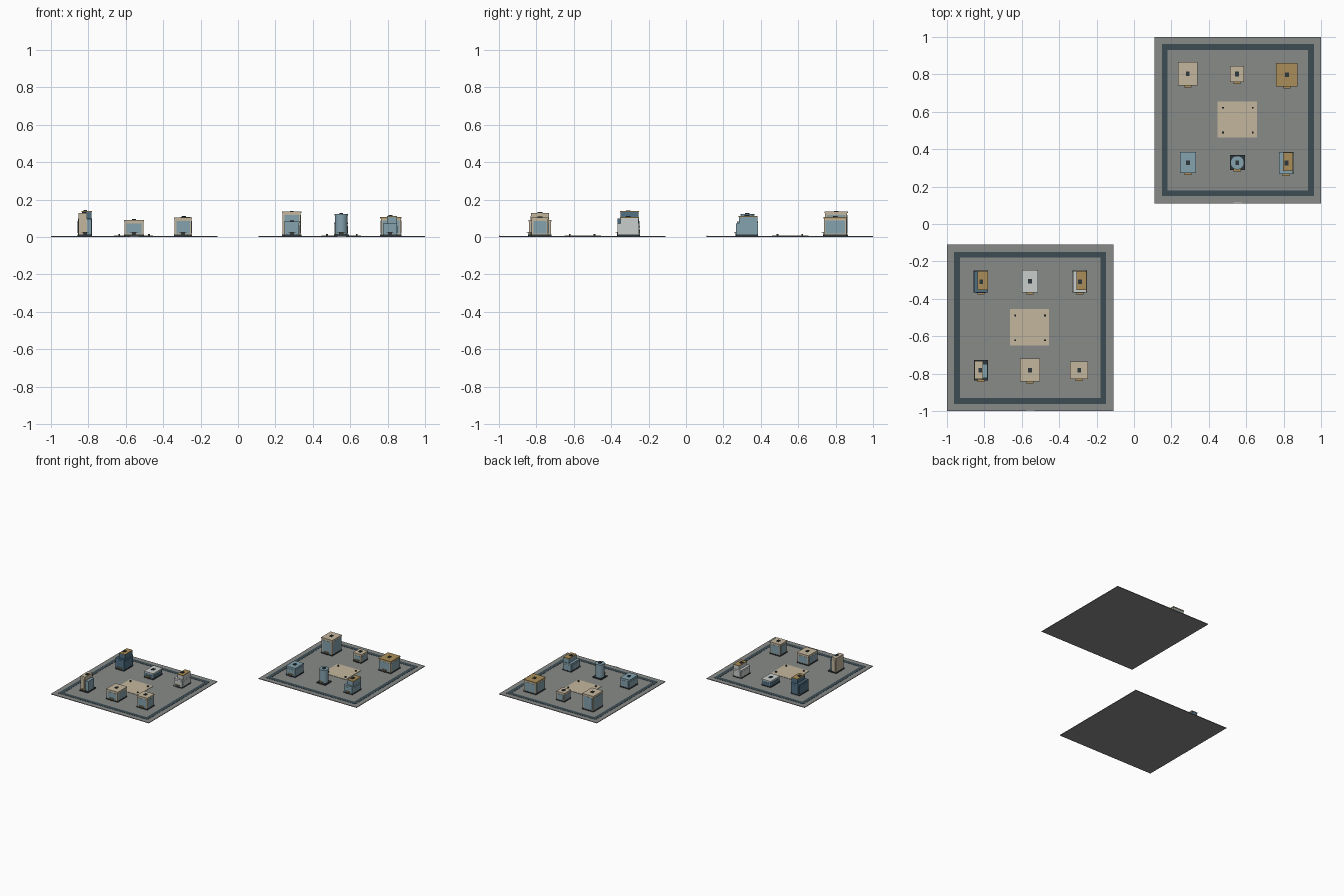
import bpy, math

if "Cube" in bpy.data.objects:
    bpy.data.objects.remove(bpy.data.objects["Cube"])

COLS = dict(ground=(.25, .26, .25), road=(.045, .075, .09), sand=(.55, .47, .34), ochre=(.40, .27, .10),
            glass=(.23, .36, .42), navy=(.08, .16, .23), white=(.58, .61, .60), dark=(.03, .04, .045))
MATS = {}
for n, c in COLS.items():
    m = bpy.data.materials.new(n)
    m.diffuse_color = (*c, 1)
    m.use_nodes = True
    m.node_tree.nodes["Principled BSDF"].inputs["Base Color"].default_value = m.diffuse_color
    MATS[n] = m


def box(name, cx, cy, sx, sy, z0, z1, mat):
    bpy.ops.mesh.primitive_cube_add(size=1, location=(cx, cy, (z0 + z1) / 2))
    o = bpy.context.object
    o.name = name
    o.scale = (sx, sy, z1 - z0)
    o.data.materials.append(MATS[mat])
    return o


G = 0.006  # ground top


def panels(name, cx, cy, sx, sy, z0, z1, mat):
    # slightly raised glazing on all four walls
    box(name + "_glazing_y", cx, cy, sx - .018, sy + .003, z0, z1, mat)
    box(name + "_glazing_x", cx, cy, sx + .003, sy - .018, z0, z1, mat)


def entrance(name, cx, front):
    box(name + "_door", cx, front - .001, .022, .004, G, .024, "dark")
    box(name + "_canopy", cx, front - .004, .038, .014, .024, .028, "ochre")


def roof_unit(name, cx, cy, z, s=.02):
    box(name + "_roof_unit", cx, cy, s, s * 1.25, z, z + .005, "dark")


def block(name, cx, cy, sx, sy, h, wall, glass, roof):
    # simple building with glazed sides and a roof slab
    box(name + "_plinth", cx, cy, sx, sy, G, .014, "dark")
    box(name + "_body", cx, cy, sx - .006, sy - .006, .014, h - .008, wall)
    panels(name, cx, cy, sx - .006, sy - .006, .018, h - .018, glass)
    box(name + "_roof", cx, cy, sx, sy, h - .008, h, roof)
    roof_unit(name, cx, cy, h)
    entrance(name, cx, cy - sy / 2)


def stepped(name, cx, cy, h1, h2, wall, roof):
    # low block with a narrower upper block set to one side
    box(name + "_plinth", cx, cy, .078, .118, G, .014, "dark")
    box(name + "_lower", cx, cy, .074, .116, .014, h1, wall)
    panels(name, cx, cy, .074, .116, .022, h1 - .014, wall)
    box(name + "_upper", cx + .010, cy + .006, .052, .098, h1, h2 - .005, wall)
    box(name + "_upper_roof", cx + .010, cy + .006, .054, .1, h2 - .005, h2, roof)
    roof_unit(name, cx + .002, cy, h2)
    entrance(name, cx, cy - .058)


def site(name, cx, cy):
    # ground plate, ring road, plaza with posts, edge marker
    box(name + "_ground", cx, cy, .89, .89, 0, .005, "ground")
    for s in (-1, 1):
        box(name + "_road_x", cx, cy + s * .391, .812, .03, .004, .0065, "road")
        box(name + "_road_y", cx + s * .391, cy, .03, .812, .004, .0064, "road")
    box(name + "_plaza", cx - .003, cy + .003, .21, .194, .004, .0075, "sand")
    for sx in (-1, 1):
        for sy in (-1, 1):
            box(name + "_post", cx + sx * .079, cy + sy * .066, .009, .009, .007, .017, "dark")
    box(name + "_edge_marker", cx, cy - .4425, .045, .005, .003, .007, "white")


site("near_site", -.555, -.555)
site("far_site", .555, .555)

# far site buildings
block("tall_sand_block", .287, .803, .102, .124, .135, "sand", "glass", "sand")
block("small_sand_block", .551, .802, .076, .086, .078, "sand", "glass", "sand")
block("ochre_roof_block", .817, .798, .114, .126, .106, "sand", "glass", "ochre")
block("blue_block", .288, .328, .084, .112, .083, "glass", "glass", "glass")
stepped("blue_stepped", .813, .326, .073, .112, "glass", "ochre")

# round tower on a square base
box("tower_base", .552, .328, .08, .08, G, .014, "dark")
for part, r, z0, z1, mat in (("shaft", .034, .014, .115, "glass"), ("cap", .037, .115, .122, "glass")):
    bpy.ops.mesh.primitive_cylinder_add(vertices=24, radius=r, depth=z1 - z0,
                                        location=(.552, .328, (z0 + z1) / 2))
    o = bpy.context.object
    o.name = "tower_" + part
    o.data.materials.append(MATS[mat])
    bpy.ops.object.shade_smooth_by_angle(angle=math.radians(40))
roof_unit("tower", .552, .328, .122)
entrance("tower", .552, .291)

# near site buildings
stepped("navy_stepped", -.818, -.308, .10, .138, "navy", "ochre")
block("low_white_block", -.556, -.306, .084, .122, .058, "glass", "navy", "white")
stepped("white_stepped", -.29, -.308, .073, .106, "white", "ochre")
block("wide_sand_block", -.556, -.781, .106, .122, .09, "sand", "glass", "sand")
block("square_sand_block", -.293, -.781, .096, .094, .104, "sand", "glass", "sand")

# paired slab tower
box("twin_base", -.818, -.781, .076, .108, G, .014, "dark")
box("twin_tall_slab", -.83, -.781, .044, .096, .014, .128, "sand")
box("twin_tall_glazing", -.83, -.781, .028, .099, .022, .112, "sand")
box("twin_low_slab", -.797, -.785, .026, .076, .014, .096, "glass")
roof_unit("twin", -.822, -.781, .128)
entrance("twin", -.818, -.833)
